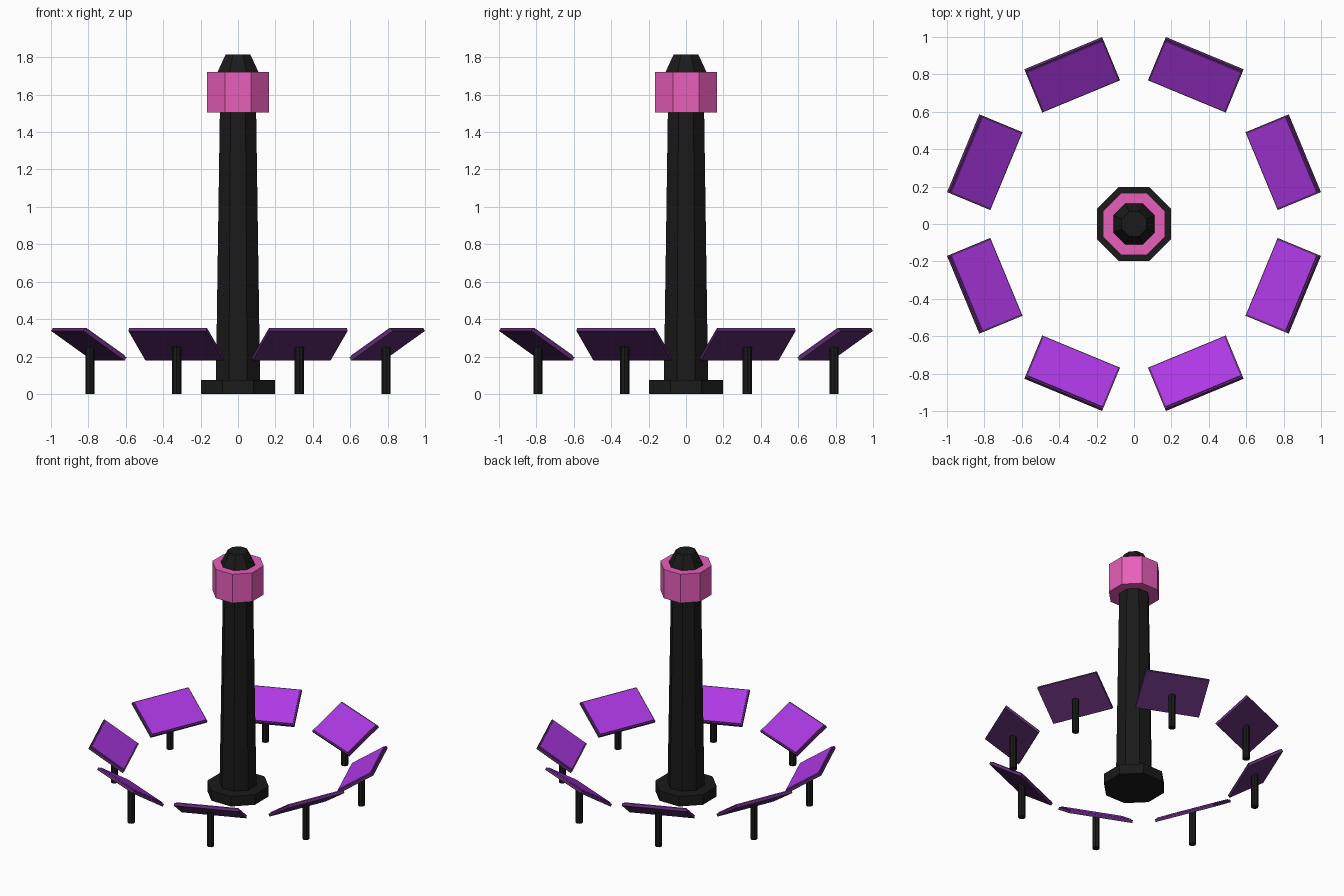
import bpy, bmesh, math
from mathutils import Matrix

if "Cube" in bpy.data.objects:
    bpy.data.objects.remove(bpy.data.objects["Cube"], do_unlink=True)


def material(name, r, g, b):
    mat = bpy.data.materials.new(name)
    mat.use_nodes = True
    mat.diffuse_color = (r, g, b, 1)
    mat.node_tree.nodes["Principled BSDF"].inputs["Base Color"].default_value = (r, g, b, 1)
    return mat


black = material("charcoal black", 0.0105, 0.0105, 0.0105)
pink = material("pink", 0.81, 0.114, 0.49)
purple = material("bright purple", 0.42, 0.04, 0.78)
dark_purple = material("dark purple", 0.112, 0.027, 0.165)


def add_object(name, bm, mat):
    mesh = bpy.data.meshes.new(name)
    bm.to_mesh(mesh)
    bm.free()
    mesh.materials.append(mat)
    obj = bpy.data.objects.new(name, mesh)
    bpy.context.collection.objects.link(obj)
    return obj


def octagon(name, z0, z1, half0, half1, mat, x=0):
    """Eight-sided frustum, sized by the distance from its axis to its flats."""
    bm = bmesh.new()
    k = 1 / math.cos(math.pi / 8)
    bmesh.ops.create_cone(bm, cap_ends=True, segments=8, radius1=half0 * k,
                          radius2=half1 * k, depth=z1 - z0)
    bm.transform(Matrix.Translation((x, 0, (z0 + z1) / 2))
                 @ Matrix.Rotation(math.pi / 8, 4, "Z"))
    return add_object(name, bm, mat)


# Central tower
octagon("tower_base", 0, 0.075, 0.197, 0.197, black)
octagon("tower_shaft", 0.075, 1.51, 0.118, 0.097, black)
octagon("tower_collar", 1.505, 1.72, 0.165, 0.165, pink)
octagon("tower_cap", 1.72, 1.815, 0.11, 0.066, black)

# Panels are raised on their outer side
TILT = (Matrix.Translation((0.8635, 0, 0.266))
        @ Matrix.Rotation(math.radians(-33.5), 4, "Y"))


def tilted_slab(name, length, width, z0, z1, mat):
    bm = bmesh.new()
    bmesh.ops.create_cube(bm, size=1)
    bmesh.ops.scale(bm, vec=(length, width, z1 - z0), verts=bm.verts)
    bm.transform(TILT @ Matrix.Translation((0, 0, (z0 + z1) / 2)))
    return add_object(name, bm, mat)


# Ring of eight panels on posts, each a dark frame with a raised bright plate
for i in range(8):
    parts = (
        tilted_slab(f"panel_frame_{i + 1}", 0.287, 0.45, -0.01, 0.01, dark_purple),
        tilted_slab(f"panel_plate_{i + 1}", 0.267, 0.43, 0.01, 0.016, purple),
        octagon(f"panel_post_{i + 1}", 0, 0.252, 0.023, 0.023, black, x=0.857),
    )
    for obj in parts:
        obj.rotation_euler.z = math.radians(22.5 + 45 * i)
